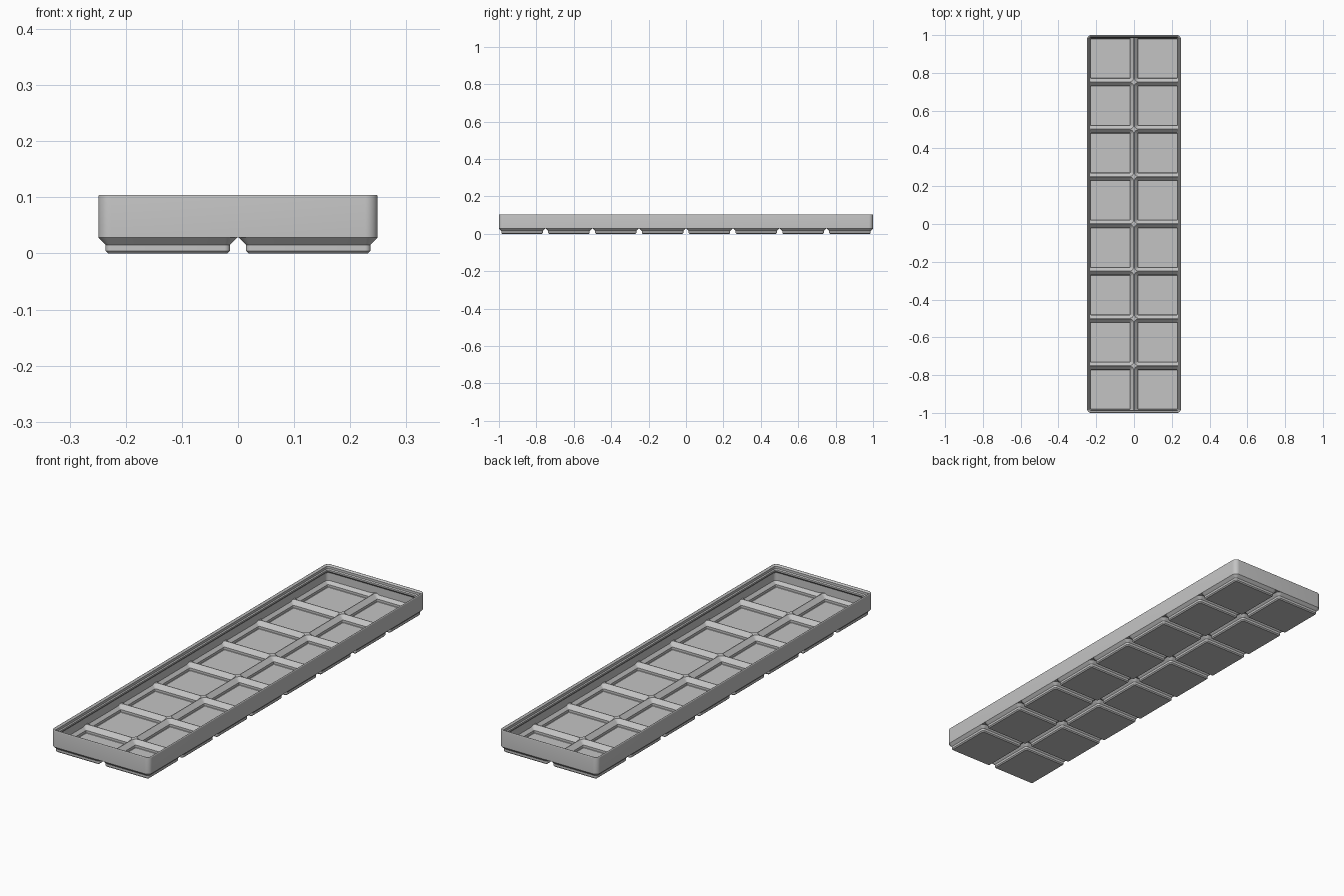
import bpy, bmesh, math

cube = bpy.data.objects.get("Cube")
if cube:
    bpy.data.objects.remove(cube, do_unlink=True)

S = 2 / 335.5            # millimetres to scene units
PITCH, COLS, ROWS = 42, 2, 8
HALF_X = (COLS * PITCH - 0.5) / 2
HALF_Y = (ROWS * PITCH - 0.5) / 2
RADIUS, WALL = 3.75, 0.95
STEPS = 8                # segments per rounded corner

grey = bpy.data.materials.new("light_grey_plastic")
grey.use_nodes = True
COLOUR = (0.55, 0.55, 0.55, 1)
grey.diffuse_color = COLOUR
grey.node_tree.nodes["Principled BSDF"].inputs["Base Color"].default_value = COLOUR


def ring(bm, cx, cy, hx, hy, r, z):
    """Rounded rectangle of vertices."""
    verts = []
    for k, (sx, sy) in enumerate([(1, 1), (-1, 1), (-1, -1), (1, -1)]):
        for s in range(STEPS + 1):
            a = (k + s / STEPS) * math.pi / 2
            x = cx + sx * (hx - r) + r * math.cos(a)
            y = cy + sy * (hy - r) + r * math.sin(a)
            verts.append(bm.verts.new((x * S, y * S, z * S)))
    return verts


def bridge(bm, a, b):
    for i in range(len(a)):
        j = (i + 1) % len(a)
        bm.faces.new((a[i], a[j], b[j], b[i]))


def loft(bm, rings, closed=False):
    """Skin a stack of rings, capped or joined back into a loop."""
    for a, b in zip(rings, rings[1:]):
        bridge(bm, a, b)
    if closed:
        bridge(bm, rings[-1], rings[0])
    else:
        bm.faces.new(rings[0])
        bm.faces.new(rings[-1])


def make_object(name, bm):
    bmesh.ops.recalc_face_normals(bm, faces=bm.faces)
    mesh = bpy.data.meshes.new(name)
    bm.to_mesh(mesh)
    bm.free()
    mesh.materials.append(grey)
    obj = bpy.data.objects.new(name, mesh)
    bpy.context.collection.objects.link(obj)
    return obj


def cell_grid(name, profile):
    """One lofted solid per grid cell; profile holds (half width, radius, z)."""
    bm = bmesh.new()
    for i in range(COLS):
        for j in range(ROWS):
            cx = (i - (COLS - 1) / 2) * PITCH
            cy = (j - (ROWS - 1) / 2) * PITCH
            loft(bm, [ring(bm, cx, cy, h, h, r, z) for h, r, z in profile])
    return make_object(name, bm)


def select_only(obj):
    bpy.ops.object.select_all(action="DESELECT")
    obj.select_set(True)
    bpy.context.view_layer.objects.active = obj


def boolean(target, tool, operation):
    mod = target.modifiers.new(operation.lower(), "BOOLEAN")
    mod.operation, mod.solver, mod.object = operation, "EXACT", tool
    select_only(target)
    bpy.ops.object.modifier_apply(modifier=mod.name)
    bpy.data.objects.remove(tool, do_unlink=True)


# Base: floor block joined to stepped feet, hollowed by one pocket per cell
bm = bmesh.new()
loft(bm, [ring(bm, 0, 0, HALF_X - 0.3, HALF_Y - 0.3, RADIUS - 0.3, z) for z in (4.75, 6.09)])
base = make_object("pocketed_base", bm)
feet = cell_grid("feet", [(17.8, 0.8, 0), (18.6, 1.6, 0.8), (18.6, 1.6, 2.6),
                          (20.75, 3.75, 4.75), (20.65, 3.65, 5)])
pockets = cell_grid("pocket_cutter", [(17.41, 0.41, 0.95), (17.65, 0.65, 1.19),
                                      (17.65, 0.65, 2.99), (20.8, 3.8, 6.14)])
pockets.hide_render = True
boolean(base, feet, "UNION")
boolean(base, pockets, "DIFFERENCE")

# Wall with rounded rim and stepped stacking lip; profile holds (inset, z)
profile = [(0, 4.75)]
for s in range(7):
    a = math.pi - s / 6 * math.radians(135)
    profile.append((0.6 + 0.6 * math.cos(a), 16.95 + 0.6 * math.sin(a)))
profile += [(1.9, 16.5), (1.9, 14.7), (2.6, 14), (2.6, 12.8),
            (WALL, 11.15), (WALL, 4.75)]
bm = bmesh.new()
loft(bm, [ring(bm, 0, 0, HALF_X - d, HALF_Y - d, RADIUS - d, z) for d, z in profile],
     closed=True)
wall = make_object("wall_with_stacking_lip", bm)

for obj in (base, wall):
    select_only(obj)
    bpy.ops.object.shade_smooth_by_angle(angle=math.radians(30))
